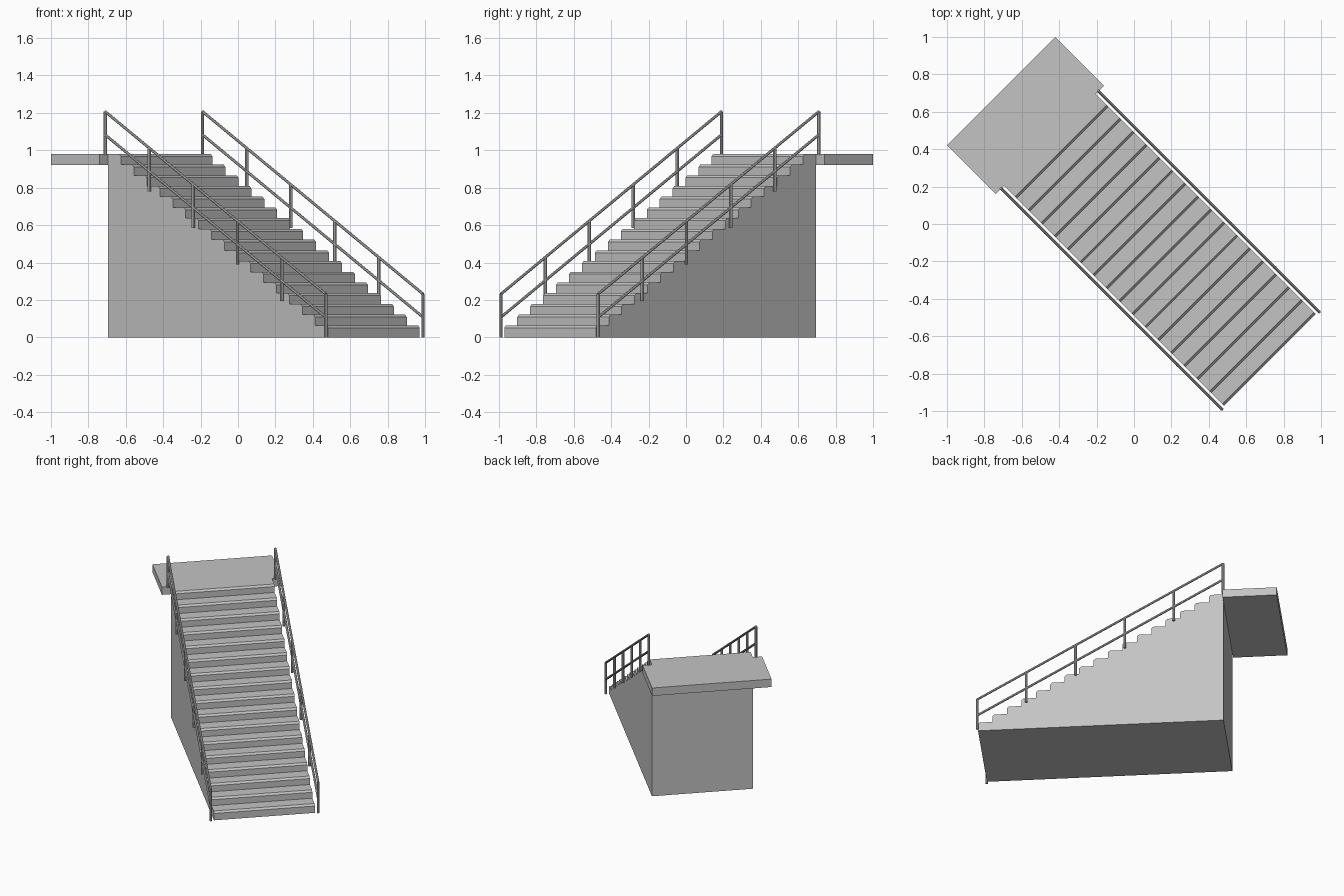
import bpy
import bmesh
import math
from mathutils import Matrix, Vector

default = bpy.data.objects.get("Cube")
if default:
    bpy.data.objects.remove(default, do_unlink=True)

# The staircase is laid out along its own run (local x), then turned 45 degrees
TURN = Matrix.Rotation(math.radians(-45), 4, "Z")
BACK, FRONT = -0.637, 1.028
HALF_WIDTH = 0.346
TOP = 0.981
STEPS = 17
FIRST_RISE = 0.064
RISE = (TOP - FIRST_RISE) / (STEPS - 1)
TREAD = (FRONT - BACK) / STEPS
NOSE = 0.013


def make_material(name, value):
    mat = bpy.data.materials.new(name)
    mat.use_nodes = True
    color = (value, value, value, 1)
    mat.diffuse_color = color
    mat.node_tree.nodes["Principled BSDF"].inputs["Base Color"].default_value = color
    return mat


concrete = make_material("concrete grey", 0.55)


def finish(name, bm):
    bmesh.ops.recalc_face_normals(bm, faces=bm.faces)
    bm.transform(TURN)
    mesh = bpy.data.meshes.new(name)
    bm.to_mesh(mesh)
    bm.free()
    mesh.materials.append(concrete)
    obj = bpy.data.objects.new(name, mesh)
    bpy.context.collection.objects.link(obj)


def add_rod(bm, start, end, radius):
    start, end = Vector(start), Vector(end)
    axis = end - start
    place = Matrix.Translation((start + end) / 2) @ axis.to_track_quat("Z", "Y").to_matrix().to_4x4()
    bmesh.ops.create_cone(bm, cap_ends=True, segments=8, radius1=radius, radius2=radius,
                          depth=axis.length, matrix=place)


# Solid stair body: stepped side profile with chamfered tread edges
profile = [(BACK, 0), (FRONT, 0)]
for i in range(STEPS):
    x = FRONT - i * TREAD
    z = FIRST_RISE + i * RISE
    profile += [(x, z - NOSE), (x - NOSE, z), (x - TREAD, z)]
bm = bmesh.new()
side = bm.faces.new([bm.verts.new((x, -HALF_WIDTH, z)) for x, z in profile])
extruded = bmesh.ops.extrude_face_region(bm, geom=[side], use_keep_orig=True)["geom"]
bmesh.ops.translate(bm, vec=(0, 2 * HALF_WIDTH, 0),
                    verts=[g for g in extruded if isinstance(g, bmesh.types.BMVert)])
finish("stair_body", bm)

# Upper landing slab
bm = bmesh.new()
bmesh.ops.create_cube(bm, size=1)
bmesh.ops.scale(bm, vec=(0.367, 0.82, 0.059), verts=bm.verts)
bmesh.ops.translate(bm, vec=(-0.8205, 0, TOP - 0.0295), verts=bm.verts)
finish("landing", bm)

# Railings: six posts and two sloping rails on each side
POSTS = 6
RAIL_FRONT, RAIL_BACK = 1.031, -0.636
RAIL_RISE = 0.975
for label, y in (("left", 0.368), ("right", -0.368)):
    bm = bmesh.new()
    for i in range(POSTS):
        t = i / (POSTS - 1)
        x = RAIL_FRONT + t * (RAIL_BACK - RAIL_FRONT)
        z = t * RAIL_RISE
        add_rod(bm, (x, y, z), (x, y, z + 0.232), 0.009)
    finish(label + "_railing_posts", bm)
    bm = bmesh.new()
    for z in (0.108, 0.232):
        add_rod(bm, (RAIL_FRONT, y, z), (RAIL_BACK, y, z + RAIL_RISE), 0.008)
    finish(label + "_rails", bm)
